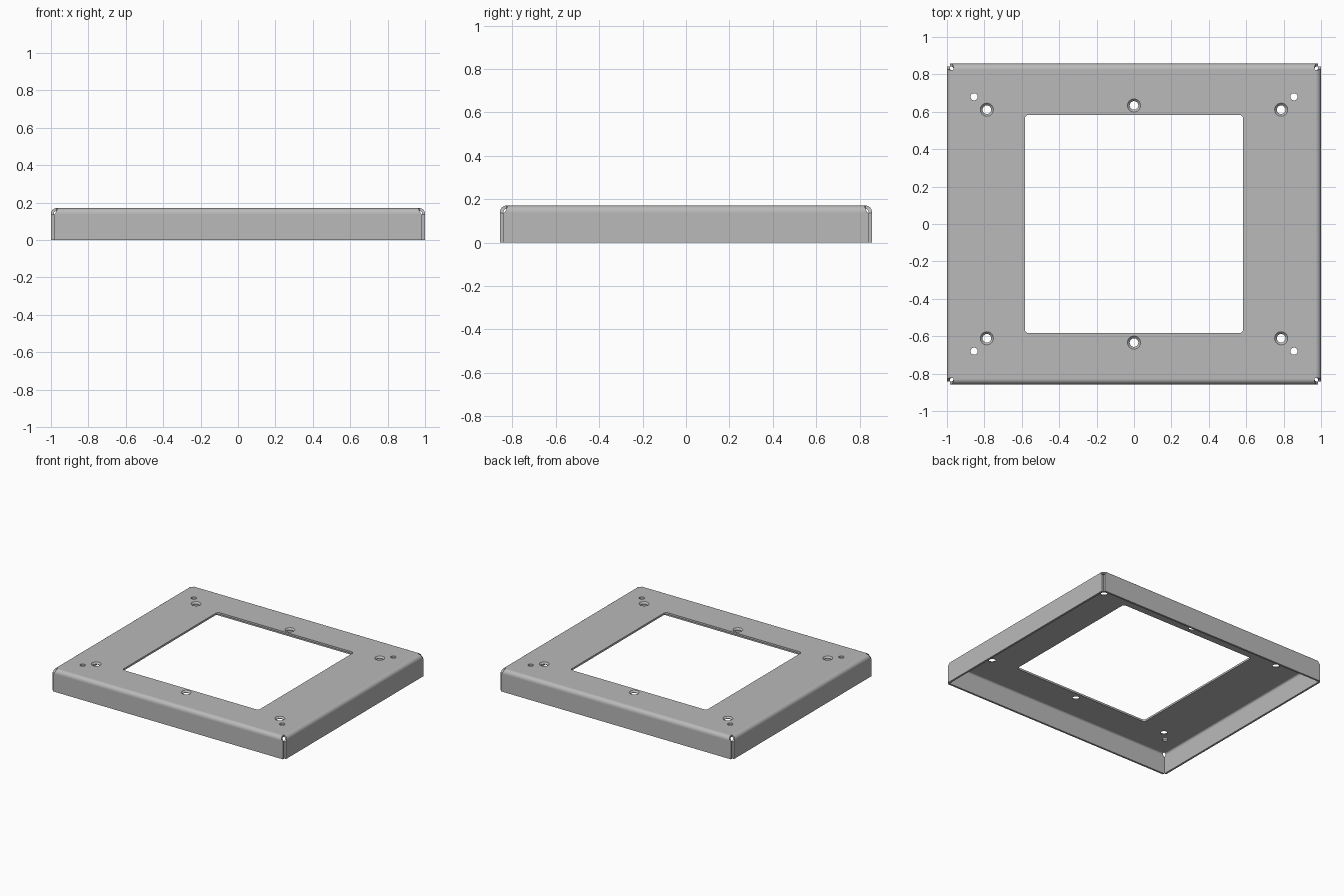
import bpy, bmesh, math

if "Cube" in bpy.data.objects:
    bpy.data.objects.remove(bpy.data.objects["Cube"])

HX, HY, H = 1.0, 0.857, 0.171      # half width, half depth, height
R, T = 0.030, 0.015                # outer bend radius, sheet thickness
PX, PY = HX - R, HY - R            # flat area before the bends
SEG = 6


def circle(x, y, r, n=32):
    return [(x + r * math.cos(2 * math.pi * i / n),
             y + r * math.sin(2 * math.pi * i / n)) for i in range(n)]


def rounded_square(h, r, n=6):
    pts = []
    for q, (sx, sy) in enumerate([(1, 1), (-1, 1), (-1, -1), (1, -1)]):
        for i in range(n + 1):
            a = math.pi / 2 * (q + i / n)
            pts.append((sx * (h - r) + r * math.cos(a), sy * (h - r) + r * math.sin(a)))
    return pts


def add_loft(bm, levels):
    """Closed solid through a stack of (z, outline) levels."""
    rings = [[bm.verts.new((x, y, z)) for x, y in pts] for z, pts in levels]
    n = len(rings[0])
    bm.faces.new(rings[0][::-1])
    bm.faces.new(rings[-1])
    for lo, hi in zip(rings, rings[1:]):
        for i in range(n):
            j = (i + 1) % n
            bm.faces.new((lo[i], lo[j], hi[j], hi[i]))


def make_object(name, bm):
    me = bpy.data.meshes.new(name)
    bm.to_mesh(me)
    bm.free()
    ob = bpy.data.objects.new(name, me)
    bpy.context.collection.objects.link(ob)
    return ob


# Outer skin: flat top with four bent-down flanges and relieved corners
bm = bmesh.new()
# (outward offset, drop, change of half-length) along the bend
path = []
for i in range(SEG + 1):
    a = math.pi / 2 * i / SEG
    path.append((R * math.sin(a), R * (1 - math.cos(a)), -0.005 + 0.012 * (i / SEG) ** 2))
path += [(R, R + 0.005, R - T - 0.001), (R, H, R - T - 0.001)]

top = []
for k, (reach, half) in enumerate([(PX, PY), (PY, PX), (PX, PY), (PY, PX)]):
    c, s = round(math.cos(k * math.pi / 2)), round(math.sin(k * math.pi / 2))
    rows = []
    for out, drop, ext in path:
        u, v = reach + out, half + ext
        rows.append([bm.verts.new((c * u - s * w, s * u + c * w, H - drop)) for w in (-v, v)])
    top += rows[0]
    for a, b in zip(rows, rows[1:]):
        bm.faces.new((a[0], b[0], b[1], a[1]))
bm.faces.new(top)
bm.normal_update()
frame = make_object("bent_sheet_frame", bm)

# Mid-grey sheet metal
metal = bpy.data.materials.new("grey_metal")
metal.diffuse_color = (0.49, 0.49, 0.49, 1)
metal.use_nodes = True
metal.node_tree.nodes["Principled BSDF"].inputs["Base Color"].default_value = metal.diffuse_color
frame.data.materials.append(metal)

# Cutter: window, plain corner holes and countersunk screw holes
bm = bmesh.new()
z0, z1 = H - 0.06, H + 0.01
window = rounded_square(0.584, 0.022)
add_loft(bm, [(z0, window), (z1, window)])
for sy in (-1, 1):
    for sx in (-1, 1):
        hole = circle(sx * 0.855, sy * 0.68, 0.019)
        add_loft(bm, [(z0, hole), (z1, hole)])
    for x, y in [(-0.787, 0.611), (0, 0.634), (0.787, 0.611)]:
        add_loft(bm, [(z0, circle(x, sy * y, 0.023)),
                      (H - 0.012, circle(x, sy * y, 0.023)),
                      (z1, circle(x, sy * y, 0.045))])
cutter = make_object("hole_cutter", bm)
cutter.data.materials.append(metal)
cutter.hide_render = True

# Thicken inward, cut, and shade
bpy.context.view_layer.objects.active = frame
frame.select_set(True)
sol = frame.modifiers.new("thickness", 'SOLIDIFY')
sol.thickness, sol.offset, sol.use_even_offset = T, -1, True
cut = frame.modifiers.new("holes", 'BOOLEAN')
cut.operation, cut.solver, cut.object = 'DIFFERENCE', 'EXACT', cutter
for name in ("thickness", "holes"):
    bpy.ops.object.modifier_apply(modifier=name)
bpy.data.objects.remove(cutter)
bpy.ops.object.shade_smooth_by_angle(angle=math.radians(30))
wn = frame.modifiers.new("weighted_normals", 'WEIGHTED_NORMAL')
wn.keep_sharp = True
